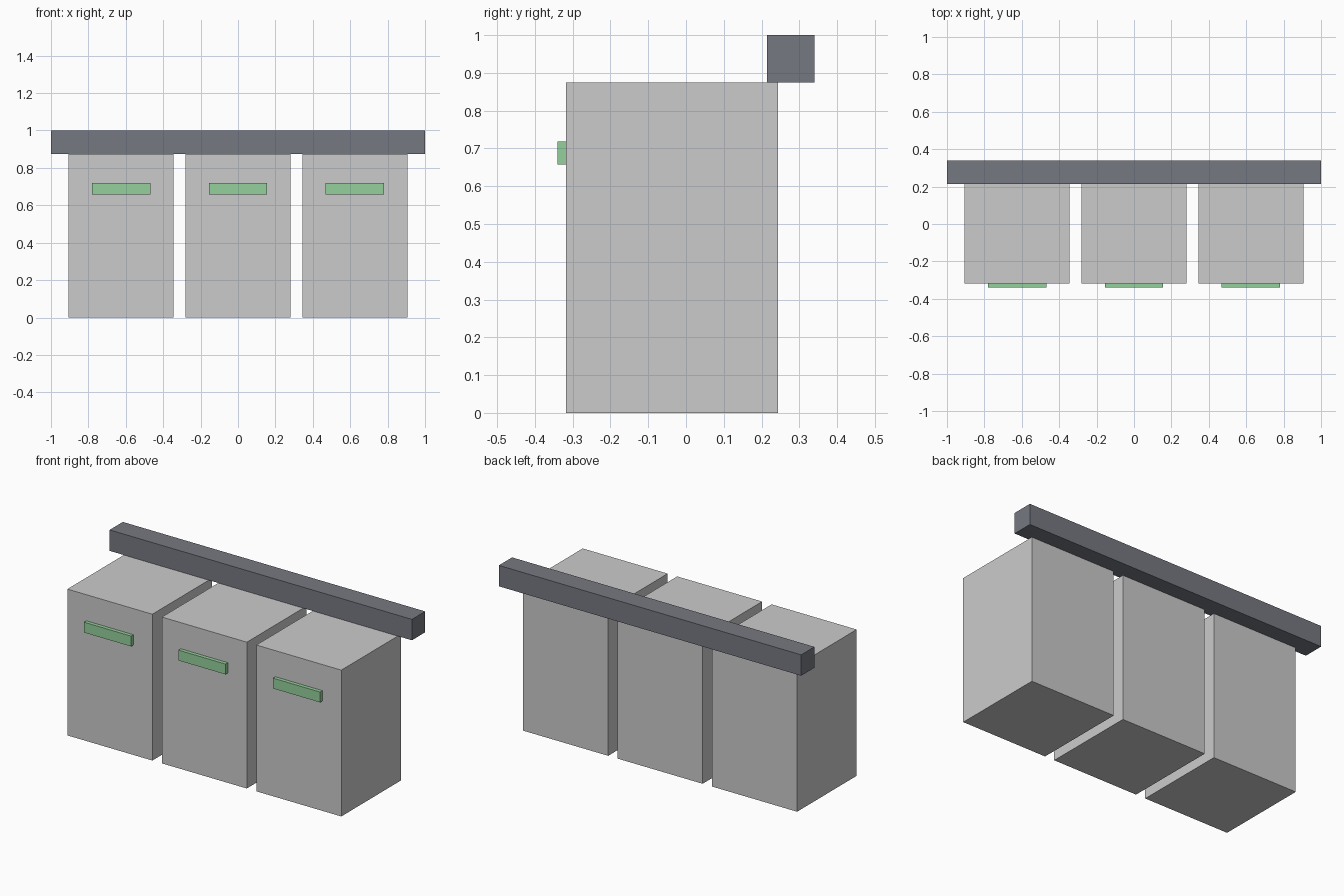
import bpy

if "Cube" in bpy.data.objects:
    bpy.data.objects.remove(bpy.data.objects["Cube"])


def material(name, color):
    mat = bpy.data.materials.new(name)
    mat.diffuse_color = (*color, 1)
    mat.use_nodes = True
    mat.node_tree.nodes["Principled BSDF"].inputs["Base Color"].default_value = mat.diffuse_color
    return mat


def box(name, x, y, z, mat=None):
    """Box from (min, max) ranges on each axis."""
    bpy.ops.mesh.primitive_cube_add(size=1, location=[sum(r) / 2 for r in (x, y, z)])
    obj = bpy.context.object
    obj.name = name
    obj.scale = [r[1] - r[0] for r in (x, y, z)]
    bpy.ops.object.transform_apply(location=False, rotation=False, scale=True)
    if mat:
        obj.data.materials.append(mat)
    return obj


dark = material("dark", (0.18, 0.19, 0.22))
green = material("green", (0.30, 0.63, 0.33))

# Three cabinets in a row, each with a handle on its front
FRONT = -0.318
for side, cx in (("left", -0.625), ("middle", 0.0), ("right", 0.625)):
    box(f"{side}_cabinet", (cx - 0.281, cx + 0.281), (FRONT, 0.244), (0, 0.875))
    box(f"{side}_handle", (cx - 0.156, cx + 0.156), (-0.34, FRONT), (0.657, 0.719), green)

# Long rail resting on the back edge of the cabinets
box("back_rail", (-1, 1), (0.215, 0.34), (0.875, 1.0), dark)
